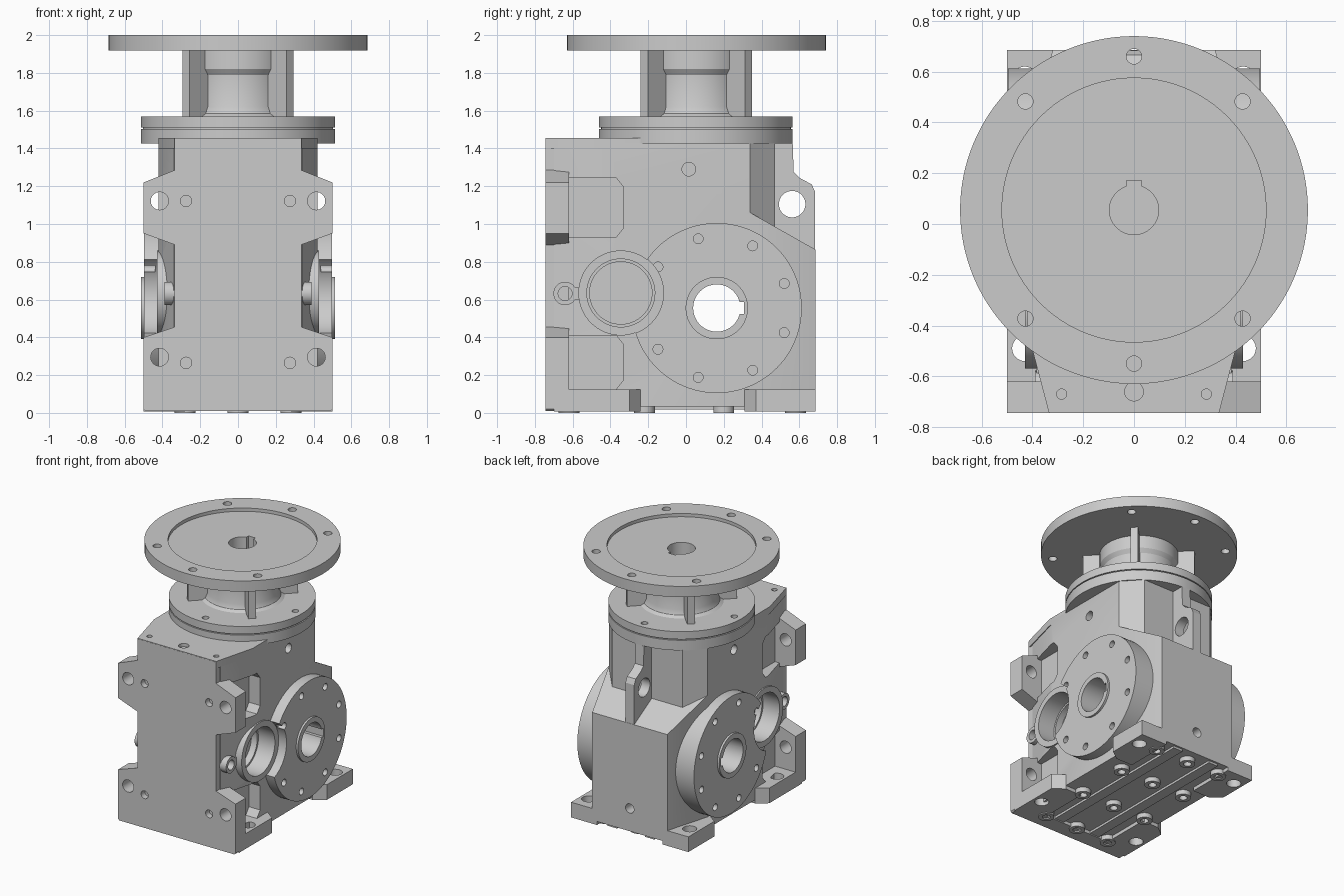
import bpy, bmesh
from math import sin, cos, pi, radians
from mathutils import Matrix

if "Cube" in bpy.data.objects:
    bpy.data.objects.remove(bpy.data.objects["Cube"])

PLACE = {'x': lambda a, b, t: (t, a, b), 'y': lambda a, b, t: (a, t, b), 'z': lambda a, b, t: (a, b, t)}


def prism(name, pts, axis, lo, hi):
    """Extrude a 2D outline along an axis."""
    f, bm = PLACE[axis], bmesh.new()
    rings = [[bm.verts.new(f(a, b, t)) for a, b in pts] for t in (lo, hi)]
    n = len(pts)
    bm.faces.new(rings[0])
    bm.faces.new(rings[1])
    for i in range(n):
        j = (i + 1) % n
        bm.faces.new((rings[0][i], rings[0][j], rings[1][j], rings[1][i]))
    bmesh.ops.recalc_face_normals(bm, faces=bm.faces)
    me = bpy.data.meshes.new(name)
    bm.to_mesh(me)
    bm.free()
    ob = bpy.data.objects.new(name, me)
    bpy.context.collection.objects.link(ob)
    return ob


def cyl(name, a, b, r, axis, lo, hi, n=64):
    return prism(name, [(a + r * cos(2 * pi * i / n), b + r * sin(2 * pi * i / n)) for i in range(n)],
                 axis, min(lo, hi), max(lo, hi))


def box(name, x0, x1, y0, y1, z0, z1):
    return prism(name, [(x0, y0), (x1, y0), (x1, y1), (x0, y1)], 'z', z0, z1)


def both(pts):
    """Complete a right-half outline with its mirror image."""
    return pts + [(-a, b) for a, b in reversed(pts)]


def cut(objs, tool):
    tool.hide_render = True
    for ob in objs:
        m = ob.modifiers.new('cut', 'BOOLEAN')
        m.operation, m.solver, m.object = 'DIFFERENCE', 'EXACT', tool
        bpy.context.view_layer.objects.active = ob
        bpy.ops.object.modifier_apply(modifier=m.name)
    bpy.data.objects.remove(tool)


def lathe(name, prof, cy, n=64):
    bm = bmesh.new()
    rings = [[bm.verts.new((r * cos(2 * pi * i / n), cy + r * sin(2 * pi * i / n), z)) for i in range(n)]
             for r, z in prof]
    for p, q in zip(rings, rings[1:]):
        for i in range(n):
            j = (i + 1) % n
            bm.faces.new((p[i], p[j], q[j], q[i]))
    bm.faces.new(rings[0])
    bm.faces.new(rings[-1])
    bmesh.ops.recalc_face_normals(bm, faces=bm.faces)
    me = bpy.data.meshes.new(name)
    bm.to_mesh(me)
    bm.free()
    ob = bpy.data.objects.new(name, me)
    bpy.context.collection.objects.link(ob)
    return ob


CY = 0.055            # vertical axis of the input flange
DY, DZ = 0.163, 0.555  # axis of the output shaft
BY, BZ = -0.345, 0.635  # axis of the side boss

# Gear housing with sloped rear
core = prism('housing', both([(0.34, -0.70), (0.42, -0.40), (0.42, 0.34), (0.32, 0.685)]), 'z', 0.035, 1.43)
cut([core], prism('c', [(0.34, 1.06), (0.8, 0.80), (0.8, 1.6), (0.34, 1.6)], 'x', -1, 1))
shoulder = prism('rear_shoulder', both([(0.41, 0.2), (0.42, 0.34), (0.30, 0.47)]), 'z', 0.85, 1.43)
deck = prism('top_deck', both([(0.335, -0.744), (0.42, -0.42), (0.42, -0.24)]), 'z', 1.40, 1.455)

# Front plate with four mounting ears
plate = prism('front_plate', both([(0.49, 0.01), (0.5, 0.02), (0.5, 0.4), (0.335, 0.455), (0.335, 0.89),
                                   (0.5, 0.95), (0.5, 1.22), (0.335, 1.285), (0.335, 1.45)]), 'y', -0.745, -0.62)

# Rear lifting fin
fin = prism('lifting_fin', [(0.4, 0.85), (0.684, 0.85), (0.684, 1.17), (0.665, 1.21), (0.60, 1.245),
                            (0.57, 1.275), (0.565, 1.425), (0.4, 1.425)], 'x', -0.037, 0.037)
cut([fin], cyl('c', 0.562, 1.105, 0.07, 'x', -0.2, 0.2))

housing = [core, plate, deck]
for s in (1, -1):
    side = 'right' if s > 0 else 'left'
    # Pockets behind the ears
    for z0, z1 in ((0.125, 0.41), (0.93, 1.245)):
        c = prism('c', [(-0.62, z0), (-0.37, z0), (-0.33, z0 + 0.05), (-0.33, z1 - 0.05), (-0.37, z1), (-0.62, z1)],
                  'x', min(s * 0.325, s * 0.6), max(s * 0.325, s * 0.6))
        cut([core], c)
    # Feet with bolt holes
    for where, y0, y1, hy in (('front', -0.70, -0.24, -0.49), ('rear', 0.31, 0.685, 0.57)):
        near = 0.06 if where == 'rear' else 0
        far = 0.06 if where == 'front' else 0
        foot = prism(f'{where}_{side}_foot', [(s * 0.28, y0), (s * 0.42, y0), (s * 0.5, y0 + near),
                                              (s * 0.5, y1 - far), (s * 0.42, y1), (s * 0.28, y1)], 'z', 0.008, 0.125)
        cut([foot], cyl('c', s * 0.43, hy, 0.05, 'z', -0.1, 0.3, 32))
    # Side boss with bored recess, small lug beside it
    boss = cyl(f'{side}_boss', BY, BZ, 0.225, 'x', s * 0.30, s * 0.43)
    lug = cyl(f'{side}_lug', -0.64, 0.632, 0.062, 'x', s * 0.33, s * 0.39, 32)
    arm = box(f'{side}_lug_arm', min(s * 0.33, s * 0.385), max(s * 0.33, s * 0.385), -0.6, -0.54, 0.60, 0.665)
    # Output cover disc with bite for the boss, hub ring and screw holes
    disc = cyl(f'{side}_cover', DY, DZ, 0.45, 'x', s * 0.30, s * 0.497, 96)
    hub = cyl(f'{side}_hub', DY, DZ, 0.165, 'x', s * 0.45, s * 0.513)
    cut([disc], cyl('c', BY, BZ, 0.226, 'x', s * 0.43, s * 0.6))
    cut([boss, core, disc], cyl('c', BY, BZ, 0.18, 'x', s * 0.29, s * 0.6))
    cut([core, boss], cyl('c', BY, BZ, 0.165, 'x', s * 0.24, s * 0.5))
    for a in (20, 60, 105, 145):
        for t in (a, -a):
            cut([disc], cyl('c', DY + 0.38 * cos(radians(t)), DZ + 0.38 * sin(radians(t)), 0.026, 'x',
                            s * 0.44, s * 0.6, 20))
    # Output bore with keyway
    cut([disc, hub], cyl('c', DY, DZ, 0.125, 'x', s * 0.2, s * 0.7))
    cut([disc, hub], box('c', min(s * 0.2, s * 0.7), max(s * 0.2, s * 0.7), DY + 0.08, DY + 0.145,
                         DZ - 0.032, DZ + 0.032))
    cut([lug, core], cyl('c', -0.64, 0.632, 0.037, 'x', s * 0.2, s * 0.6, 24))
    # Plate and deck holes
    for z in (1.122, 0.295):
        cut([plate], cyl('c', s * 0.415, z, 0.047, 'y', -1, -0.5, 32))
    for z in (1.122, 0.265):
        cut([plate], cyl('c', s * 0.275, z, 0.03, 'y', -1, -0.67, 24))
    cut([deck, plate], cyl('c', s * 0.285, -0.67, 0.02, 'z', 1.41, 1.6, 20))
    cut([core], cyl('c', 0.015, 1.29, 0.036, 'x', s * 0.36, s * 0.6, 24))
cut([deck, plate], cyl('c', 0, -0.66, 0.037, 'z', 1.41, 1.6, 24))
cut([core], cyl('c', 0, 0.21, 0.036, 'y', 0.6, 0.8, 24))
cut([core], cyl('c', DY, DZ, 0.125, 'x', -0.7, 0.7))
cut([core], box('c', -0.7, 0.7, DY + 0.08, DY + 0.145, DZ - 0.032, DZ + 0.032))

# Base rails and drilled pads underneath
for x in (-0.16, 0.16):
    box('base_rail', x - 0.04, x + 0.04, -0.7, 0.67, 0.018, 0.06)
for x in (-0.28, 0, 0.28):
    for y in (-0.62, -0.22, 0.2, 0.58):
        pad = cyl('base_pad', x, y, 0.055, 'z', 0, 0.06, 32)
        cut([pad], cyl('c', x, y, 0.028, 'z', -0.1, 0.045, 20))

# Adapter flanges, neck and ribs
low = cyl('lower_ring', 0, CY - 0.003, 0.513, 'z', 1.425, 1.503, 96)
seam = cyl('ring_gasket', 0, CY - 0.003, 0.503, 'z', 1.49, 1.52, 96)
mid = cyl('upper_ring', 0, CY - 0.003, 0.513, 'z', 1.511, 1.57, 96)
neck = lathe('neck', [(0.31, 1.56), (0.27, 1.585), (0.255, 1.62), (0.255, 1.79), (0.275, 1.82), (0.275, 1.93)], CY)
top = cyl('motor_flange', 0, CY, 0.685, 'z', 1.918, 2.0, 128)
for k in range(4):
    rib = box(f'rib_{k + 1}', 0.2, 0.39, -0.027, 0.027, 1.56, 1.93)
    rib.data.transform(Matrix.Translation((0, CY, 0)) @ Matrix.Rotation(radians(45 + 90 * k), 4, 'Z'))
    a = radians(90 * k)
    cut([mid], cyl('c', 0.45 * cos(a), CY + 0.45 * sin(a), 0.024, 'z', 1.53, 1.7, 20))
cut([top], cyl('c', 0, CY, 0.52, 'z', 1.975, 2.2, 96))
for a in (45, 90, 135, 225, 270, 315):
    cut([top], cyl('c', 0.605 * cos(radians(a)), CY + 0.605 * sin(radians(a)), 0.03, 'z', 1.8, 2.2, 24))
cut([top, neck], cyl('c', 0, CY, 0.097, 'z', 1.6, 2.2))
cut([top, neck], box('c', -0.03, 0.03, CY + 0.05, CY + 0.117, 1.6, 2.2))

# Smooth round walls, keep edges crisp
for ob in bpy.context.scene.objects:
    ob.select_set(True)
    bpy.context.view_layer.objects.active = ob
bpy.ops.object.shade_smooth_by_angle(angle=radians(25))
